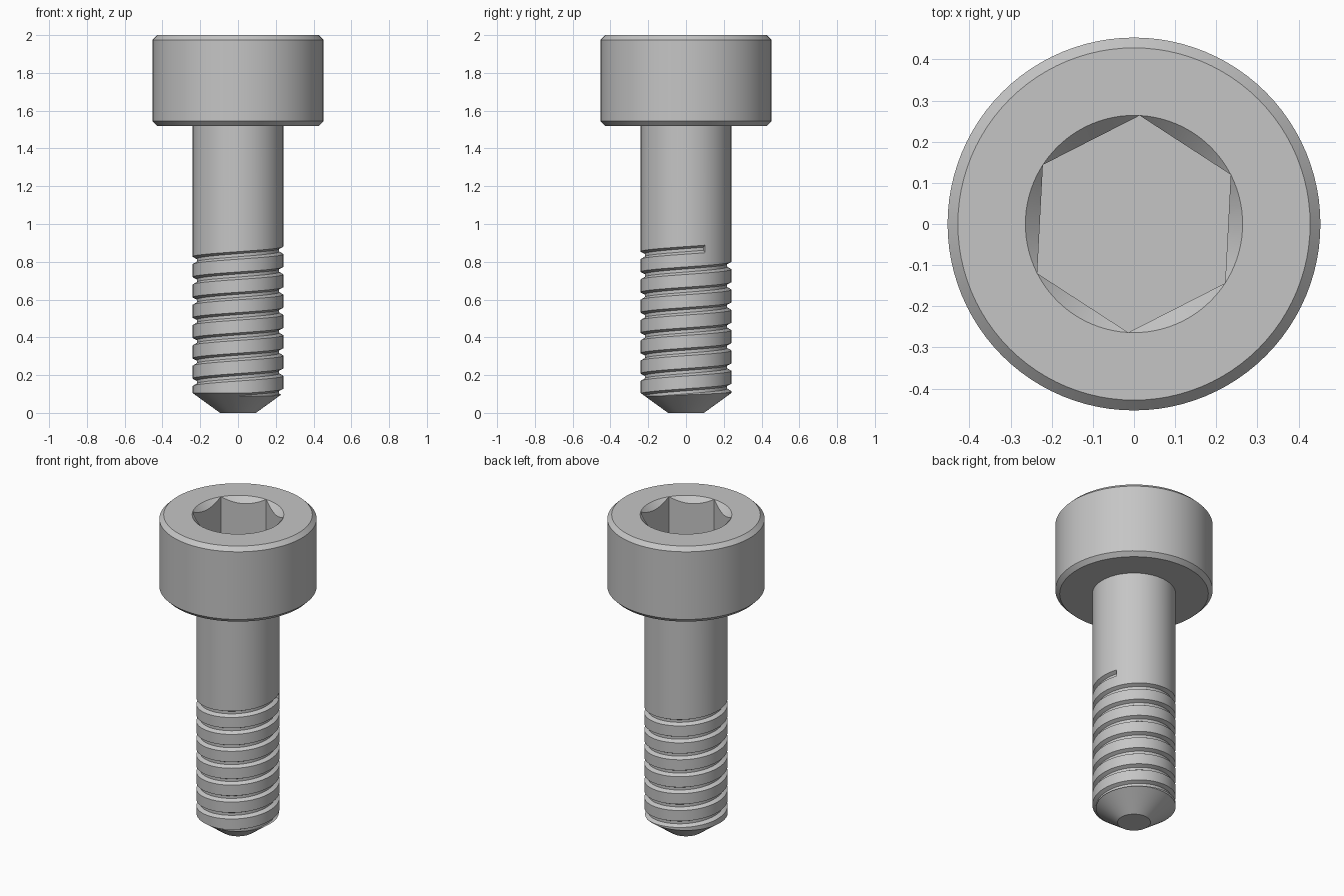
import bpy, bmesh
from math import cos, sin, tau, radians, floor

cube = bpy.data.objects.get("Cube")
if cube:
    bpy.data.objects.remove(cube, do_unlink=True)

SEGMENTS = 96

steel = bpy.data.materials.new("grey steel")
steel.use_nodes = True
colour = (0.56, 0.56, 0.56, 1)
steel.diffuse_color = colour
steel.node_tree.nodes["Principled BSDF"].inputs["Base Color"].default_value = colour


def sweep(name, rings):
    """Skin a list of equal point rings and cap both ends."""
    bm = bmesh.new()
    loops = [[bm.verts.new(p) for p in ring] for ring in rings]
    for a, b in zip(loops, loops[1:]):
        for i in range(len(a)):
            j = (i + 1) % len(a)
            bm.faces.new((a[i], a[j], b[j], b[i]))
    bm.faces.new(loops[0][::-1])
    bm.faces.new(loops[-1])
    bmesh.ops.recalc_face_normals(bm, faces=bm.faces)
    mesh = bpy.data.meshes.new(name)
    bm.to_mesh(mesh)
    bm.free()
    mesh.materials.append(steel)
    obj = bpy.data.objects.new(name, mesh)
    bpy.context.collection.objects.link(obj)
    return obj


def lathe(name, profile, sides=SEGMENTS, turn=0.0):
    """Stack of circles or polygons from (radius, height) pairs."""
    return sweep(name, [[(r * cos(turn + tau * i / sides),
                          r * sin(turn + tau * i / sides), z)
                         for i in range(sides)] for r, z in profile])


def helix(name, section, end_angle, end_z, pitch, turns, steps=SEGMENTS):
    """Sweep a (radius, height) section down a right-handed helix."""
    rings = []
    for k in range(floor(turns * steps) + 1):
        a = end_angle - tau * k / steps
        z = end_z - pitch * k / steps
        rings.append([(r * cos(a), r * sin(a), z + h) for r, h in section])
    return sweep(name, rings)


def cut(target, cutter):
    mod = target.modifiers.new("cut", 'BOOLEAN')
    mod.operation, mod.solver, mod.object = 'DIFFERENCE', 'EXACT', cutter
    bpy.context.view_layer.objects.active = target
    bpy.ops.object.modifier_apply(modifier=mod.name)
    bpy.data.objects.remove(cutter, do_unlink=True)


# Pointed shank and chamfered cylindrical head in one turned profile
screw = lathe("screw_body", [
    (0.095, 0), (0.24, 0.105), (0.24, 1.52), (0.428, 1.52),
    (0.453, 1.545), (0.453, 1.975), (0.428, 2.0)])

# Hexagonal drive socket with a conical lead-in
cut(screw, lathe("socket_cutter", [(0.264, 1.74), (0.264, 2.1)], 6, radians(27)))
cut(screw, lathe("lead_in_cutter", [(0.2, 1.936), (0.284, 2.02)]))

# Helical thread groove, running out at the tip
groove = [(0.218, -0.007), (0.218, 0.009), (0.25, 0.025), (0.25, -0.026)]
cut(screw, helix("thread_cutter", groove, radians(25), 0.868, 0.1075, 7.6))

# Smooth turned surfaces with crisp edges
bpy.ops.object.select_all(action='DESELECT')
screw.select_set(True)
bpy.context.view_layer.objects.active = screw
bpy.ops.object.shade_smooth_by_angle(angle=radians(25))
